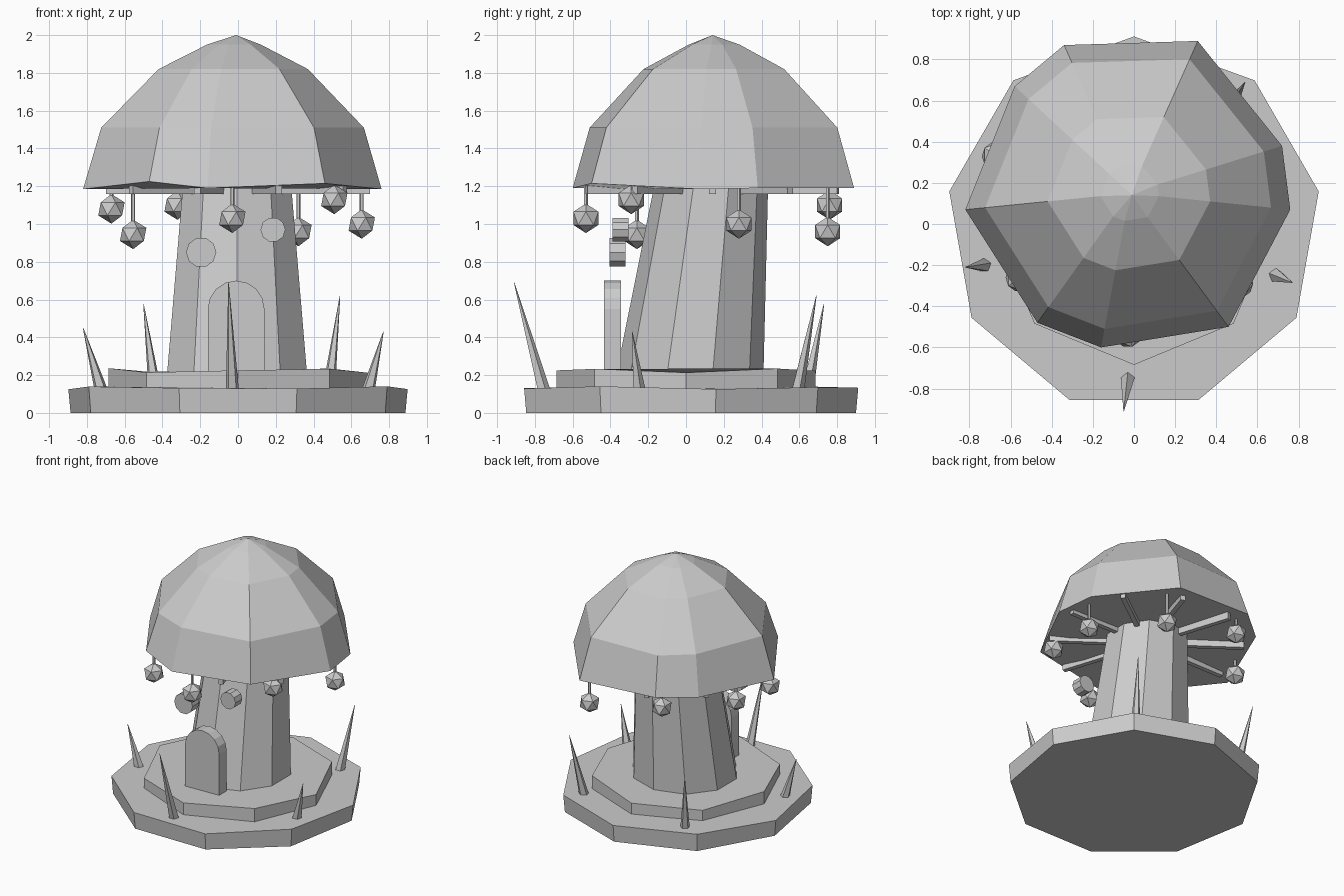
import bpy, bmesh
from math import sin, cos, pi, radians
from mathutils import Vector

if "Cube" in bpy.data.objects:
    bpy.data.objects.remove(bpy.data.objects["Cube"])


def obj_from_bm(name, bm):
    bmesh.ops.recalc_face_normals(bm, faces=bm.faces[:])
    me = bpy.data.meshes.new(name)
    bm.to_mesh(me)
    bm.free()
    ob = bpy.data.objects.new(name, me)
    bpy.context.collection.objects.link(ob)
    return ob


def loft(name, rings, apex=None):
    """Skin a stack of rings; close the bottom, and the top by a cap or apex."""
    bm = bmesh.new()
    rows = [[bm.verts.new(p) for p in r] for r in rings]
    n = len(rows[0])
    for a, b in zip(rows, rows[1:]):
        for i in range(n):
            j = (i + 1) % n
            bm.faces.new((a[i], a[j], b[j], b[i]))
    bm.faces.new(rows[0][::-1])
    if apex:
        tip = bm.verts.new(apex)
        for i in range(n):
            bm.faces.new((rows[-1][i], rows[-1][(i + 1) % n], tip))
    else:
        bm.faces.new(rows[-1])
    return obj_from_bm(name, bm)


def ring(n, r, z, start=0, cx=0, cy=0, wobble=0):
    return [(cx + r * cos(radians(start) + 2 * pi * i / n),
             cy + r * sin(radians(start) + 2 * pi * i / n),
             z + wobble * sin(i * 2.4)) for i in range(n)]


def cone_between(name, p, q, r1, r2, sides):
    d = Vector(q) - Vector(p)
    bm = bmesh.new()
    bmesh.ops.create_cone(bm, cap_ends=True, segments=sides, radius1=r1,
                          radius2=r2, depth=d.length)
    rot = Vector((0, 0, 1)).rotation_difference(d).to_matrix().to_4x4()
    bmesh.ops.transform(bm, matrix=rot, verts=bm.verts)
    bmesh.ops.translate(bm, vec=(Vector(p) + Vector(q)) / 2, verts=bm.verts)
    return obj_from_bm(name, bm)


# Two-tier ground slab
loft("lower_ground", [ring(9, 0.90, 0, 90), ring(9, 0.912, 0.133, 90, wobble=0.008)])
loft("upper_ground", [ring(8, 0.685, 0.11, -90), ring(8, 0.685, 0.225, -90, wobble=0.012)])

# Leaning stem
loft("stem", [ring(10, 0.39, 0.20, 18, -0.005, 0.02),
              ring(10, 0.30, 1.22, 18, -0.005, 0.135)])

# Faceted cap: rim outline, then rings scaled toward the centre
cx, cy = -0.02, 0.15
rim = [(0.76, 0.07, 1.185), (0.72, 0.38, 1.19), (0.31, 0.89, 1.19),
       (-0.34, 0.87, 1.22), (-0.58, 0.67, 1.21), (-0.82, 0.07, 1.185),
       (-0.47, -0.48, 1.225), (-0.16, -0.60, 1.19), (0.46, -0.50, 1.215)]


def cap_ring(k, z):
    return [(cx + (x - cx) * k, cy + (y - cy) * k, z) for x, y, _ in rim]


loft("mushroom_cap", [rim, cap_ring(0.88, 1.51), cap_ring(0.50, 1.82),
                      cap_ring(0.18, 1.95)], (-0.01, 0.14, 2.0))

# Gill spokes beneath the cap
for i in range(10):
    a = 2 * pi * i / 10
    u, v = Vector((cos(a), sin(a), 0)), Vector((-sin(a), cos(a), 0))
    c = Vector((0, 0.14, 0))

    def section(r):
        return [c + u * r + v * s + Vector((0, 0, z))
                for s, z in ((-.018, 1.16), (.018, 1.16), (.018, 1.215), (-.018, 1.215))]
    loft(f"gill_{i + 1}", [section(0.22), section(0.70)])

# Arched door
prof = [(-0.16, 0.20)] + [(-0.01 - 0.15 * cos(pi * i / 8), 0.55 + 0.15 * sin(pi * i / 8))
                          for i in range(9)] + [(0.14, 0.20)]
loft("door", [[(x, y, z) for x, z in prof] for y in (-0.435, -0.343)])

# Round windows
for i, (x, z, r, y0, y1) in enumerate([(-0.195, 0.85, 0.08, -0.405, -0.32),
                                       (0.185, 0.97, 0.066, -0.39, -0.305)]):
    loft(f"window_{i + 1}", [[(x + r * cos(pi * k / 5), y, z + r * sin(pi * k / 5 + 0))
                              for k in range(10)] for y in (y0, y1)])

# Hanging lanterns
for i, p in enumerate([(-0.03, -0.53, 1.03), (0.51, -0.29, 1.13), (-0.555, -0.26, 0.945),
                       (0.655, 0.28, 1.0), (-0.67, 0.33, 1.08), (-0.32, 0.76, 1.10),
                       (0.32, 0.75, 0.96)]):
    bm = bmesh.new()
    bmesh.ops.create_icosphere(bm, subdivisions=1, radius=0.078)
    bmesh.ops.translate(bm, vec=p, verts=bm.verts)
    obj_from_bm(f"lantern_{i + 1}", bm)
    cone_between(f"lantern_cord_{i + 1}", (p[0], p[1], p[2] + 0.06),
                 (p[0], p[1], 1.23), 0.011, 0.011, 5)

# Grass spikes around the stem
for i, (p, q) in enumerate([((-0.03, -0.755, 0.12), (-0.05, -0.91, 0.69)),
                            ((0.69, -0.25, 0.12), (0.77, -0.285, 0.43)),
                            ((0.48, 0.59, 0.12), (0.54, 0.69, 0.62)),
                            ((-0.44, 0.64, 0.12), (-0.50, 0.73, 0.575)),
                            ((-0.725, -0.2, 0.12), (-0.82, -0.21, 0.45))]):
    cone_between(f"grass_spike_{i + 1}", p, q, 0.036, 0.0015, 5)
